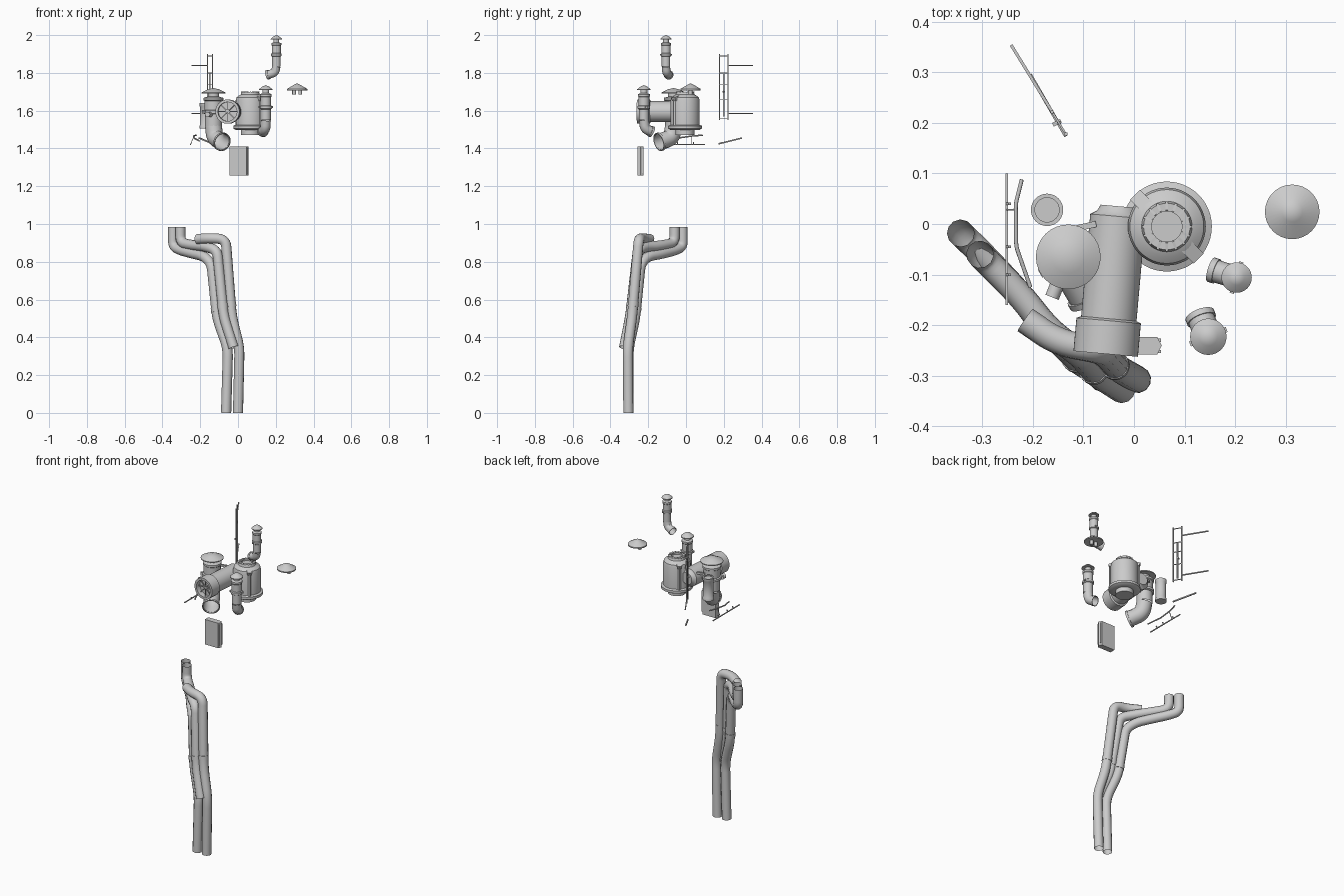
import bpy, bmesh, math
from mathutils import Vector, Matrix

cube = bpy.data.objects.get("Cube")
if cube:
    bpy.data.objects.remove(cube, do_unlink=True)


def finish(name, bm, smooth=True):
    bmesh.ops.recalc_face_normals(bm, faces=bm.faces)
    mesh = bpy.data.meshes.new(name)
    bm.to_mesh(mesh)
    bm.free()
    obj = bpy.data.objects.new(name, mesh)
    bpy.context.collection.objects.link(obj)
    if smooth:
        bpy.ops.object.select_all(action='DESELECT')
        obj.select_set(True)
        bpy.context.view_layer.objects.active = obj
        bpy.ops.object.shade_smooth_by_angle(angle=math.radians(35))
    return obj


def lathe(name, profile, loc, axis=(0, 0, 1), steps=32):
    """Revolve (radius, height) points about an axis through loc."""
    bm = bmesh.new()
    verts = [bm.verts.new((r, 0, z)) for r, z in profile]
    edges = [bm.edges.new(pair) for pair in zip(verts, verts[1:])]
    bmesh.ops.spin(bm, geom=verts + edges, cent=(0, 0, 0), axis=(0, 0, 1),
                   angle=math.tau, steps=steps)
    bmesh.ops.remove_doubles(bm, verts=bm.verts, dist=1e-5)
    turn = Vector(axis).to_track_quat('Z', 'Y').to_matrix().to_4x4()
    bm.transform(Matrix.Translation(loc) @ turn)
    return finish(name, bm)


def rounded(points, bend):
    """Replace each inner corner with a short arc."""
    pts = [Vector(p) for p in points]
    path = [pts[0]]
    for a, b, c in zip(pts, pts[1:], pts[2:]):
        d = min(bend, (a - b).length * .48, (c - b).length * .48)
        p, q = b + (a - b).normalized() * d, b + (c - b).normalized() * d
        for i in range(7):
            t = i / 6
            path.append(p * (1 - t) ** 2 + b * 2 * t * (1 - t) + q * t * t)
    return path + [pts[-1]]


def tube(name, points, radius, bend=.05, caps=False):
    curve = bpy.data.curves.new(name, 'CURVE')
    curve.dimensions = '3D'
    curve.bevel_depth = radius
    curve.bevel_resolution = 4
    curve.use_fill_caps = caps
    path = rounded(points, bend)
    spline = curve.splines.new('POLY')
    spline.points.add(len(path) - 1)
    for point, co in zip(spline.points, path):
        point.co = (*co, 1)
        point.radius = 1
    spline.use_smooth = True
    obj = bpy.data.objects.new(name, curve)
    bpy.context.collection.objects.link(obj)
    return obj


def bar(name, a, b, width, depth=None):
    """Square bar from a to b."""
    a, b = Vector(a), Vector(b)
    bm = bmesh.new()
    bmesh.ops.create_cube(bm, size=1)
    bm.transform(Matrix.LocRotScale((a + b) / 2, (b - a).to_track_quat('Z', 'Y'),
                                    (width, depth or width, (b - a).length)))
    return finish(name, bm, False)


def collar(name, loc, axis, radius, half):
    profile = [(radius * .9, -half), (radius, -half), (radius, half), (radius * .9, half)]
    return lathe(name, profile, loc, axis, 24)


# Long drain pipes
R = .027
pipes = {
    "outer_pipe": [(-.063, -.305, 0), (-.053, -.305, .34), (-.11, -.27, .50), (-.14, -.24, .79),
                   (-.18, -.20, .83), (-.225, -.14, .84), (-.30, -.06, .86), (-.343, -.018, .88), (-.343, -.018, .985)],
    "middle_pipe": [(-.023, -.328, .345), (-.075, -.295, .51), (-.11, -.255, .86),
                    (-.17, -.21, .88), (-.225, -.14, .885), (-.305, -.06, .90), (-.305, -.06, .985)],
    "inner_pipe": [(0, -.305, 0), (.008, -.308, .345), (-.033, -.285, .51),
                   (-.065, -.25, .92), (-.15, -.235, .925), (-.215, -.19, .92)],
}
for name, path in pipes.items():
    tube(name, path, R, .05)
for name, i in (("outer_pipe", 2), ("middle_pipe", 1), ("inner_pipe", 2)):
    a, b = Vector(pipes[name][i]), Vector(pipes[name][i + 1])
    collar(name + "_collar", a.lerp(b, .16), b - a, R * 1.06, .012)


# Capped vents ending in an elbow
def vent(name, base, top, r, cap, outlet):
    h = top - base[2]
    shape = [(0, 1), (.5 * cap, .96), (cap, .88), (cap, .855), (.6 * r, .86), (.6 * r, .77),
             (1.05 * r, .74), (1.05 * r, .68), (.95 * r, .66), (.95 * r, .42), (1.1 * r, .4),
             (1.1 * r, .33), (.9 * r, .31), (.9 * r, 0)]
    lathe(name + "_body", [(x, z * h) for x, z in shape], base)
    b, o = Vector(base), Vector(outlet)
    side = Vector((o.x - b.x, o.y - b.y, 0))
    corner = b + side * .15 - Vector((0, 0, (b.z - o.z) * .75))
    tube(name + "_elbow", [b, corner, o], r * .9, r * 1.5)
    collar(name + "_outlet_rim", o, o - corner, r, .006)
    # Clamp lug on the body
    lug = b + Vector((0, 0, h * .37))
    ear = Vector((-side.y, side.x, 0)).normalized()
    bar(name + "_clamp", lug - ear * r * 1.3, lug + ear * r * 1.3, r * .35)


vent("upper_vent", (.203, -.106, 1.835), 2.0, .025, .03, (.158, -.092, 1.79))
vent("front_vent", (.147, -.223, 1.55), 1.735, .03, .036, (.132, -.185, 1.49))
vent("large_vent", (-.13, -.065, 1.52), 1.72, .05, .064, (-.085, -.14, 1.435))
tube("side_nozzle", [(-.13, -.065, 1.58), (-.162, -.145, 1.58)], .014, caps=True)
bar("side_bracket", (-.12, -.01, 1.63), (-.075, 0, 1.63), .012)

# Mushroom cap
lathe("mushroom_cap", [(0, 1.745), (.02, 1.735), (.054, 1.715), (.054, 1.708), (0, 1.712)], (.313, .024, 0))
for s in (-1, 1):
    lathe("mushroom_stem", [(0, 1.715), (.01, 1.715), (.01, 1.685), (0, 1.685)],
          (.313 + s * .016, .024, 0), steps=16)

# Upright tank with ring top, base flange and lugs
TANK = (.065, -.005, 0)
lathe("tank_body", [(0, 1.69), (.03, 1.69), (.03, 1.70), (.046, 1.70), (.05, 1.685), (.06, 1.68),
                    (.073, 1.67), (.077, 1.655), (.077, 1.525), (.089, 1.52), (.089, 1.505),
                    (.075, 1.497), (.05, 1.497), (.05, 1.47), (0, 1.47)], TANK, steps=48)
for i in range(16):
    a = i * math.tau / 16
    d = Vector((math.cos(a), math.sin(a), 0))
    bar("tank_top_rib", Vector(TANK) + d * .032 + Vector((0, 0, 1.7)),
        Vector(TANK) + d * .049 + Vector((0, 0, 1.698)), .005)
for s in (-1, 1):
    d = Vector((s, -s, 0)).normalized()
    bar("tank_lug", Vector(TANK) + d * .052 + Vector((0, 0, 1.672)),
        Vector(TANK) + d * .086 + Vector((0, 0, 1.66)), .028, .02)
    bar("tank_strap", Vector(TANK) + d * .079 + Vector((0, 0, 1.67)),
        Vector(TANK) + d * .079 + Vector((0, 0, 1.52)), .012)

# Horizontal drum with recessed grille
rear, front = Vector((-.03, .035, 1.595)), Vector((-.056, -.257, 1.595))
axis = (front - rear).normalized()
length = (front - rear).length
lathe("drum_body", [(0, 0), (.036, 0), (.042, .012), (.055, .02), (.055, length - .07),
                    (.064, length - .066), (.064, length), (.05, length), (.05, length - .03),
                    (.012, length - .03), (.012, length - .02), (0, length - .02)], rear, axis, 48)
across = axis.cross(Vector((0, 0, 1)))
for i in range(4):
    a = i * math.pi / 4
    d = (across * math.cos(a) + Vector((0, 0, math.sin(a)))) * .051
    c = front - axis * .02
    bar("drum_grille", c - d, c + d, .005)

# Small canister
lathe("canister", [(0, 1.635), (.024, 1.635), (.024, 1.64), (.032, 1.64), (.032, 1.625),
                   (.029, 1.62), (.029, 1.525), (.032, 1.52), (.032, 1.505), (0, 1.505)], (-.172, .028, 0))

# Flat box with slanted side
bm = bmesh.new()
outline = [(-.045, -.258), (.046, -.258), (.055, -.24), (.046, -.224), (-.045, -.224)]
face = bm.faces.new([bm.verts.new((x, y, 1.257)) for x, y in outline])
lift = bmesh.ops.extrude_face_region(bm, geom=[face])
bmesh.ops.translate(bm, verts=[v for v in lift['geom'] if isinstance(v, bmesh.types.BMVert)], vec=(0, 0, .153))
finish("panel_box", bm, False)
for y in (-.252, -.23):
    bar("panel_box_rib", (.05, y, 1.27), (.05, y, 1.40), .006)

# Tall ladder frame with two long rods
near, far = Vector((-.135, .178, 0)), Vector((-.162, .222, 0))
step = (far - near).normalized()
for p in (near, far):
    bar("frame_rail", p + Vector((0, 0, 1.55)), p + Vector((0, 0, 1.9)), .006)
for z in (1.56, 1.66, 1.74, 1.8, 1.89):
    bar("frame_rung", near + Vector((0, 0, z)), far + Vector((0, 0, z)), .004)
mid = (near + far) / 2
bar("frame_slat", mid + Vector((0, 0, 1.57)), mid + Vector((0, 0, 1.8)), .008, .008)
bar("frame_latch", mid + Vector((-.012, -.004, 1.7)), mid + Vector((.004, .004, 1.7)), .008)
for z in (1.585, 1.84):
    bar("frame_rod", far + Vector((0, 0, z)), (-.243, .354, z), .006)
bar("sloping_rod", (-.135, .174, 1.425), (-.205, .295, 1.455), .007)

# Low side rails
bar("straight_rail", (-.252, -.16, 1.42), (-.252, .1, 1.42), .005)
tube("bent_rail", [(-.222, .088, 1.47), (-.234, .04, 1.467), (-.233, -.045, 1.455),
                   (-.205, -.125, 1.44)], .004, .01, True)
bar("rail_link", (-.252, .028, 1.42), (-.233, .028, 1.465), .003)
for y in (-.1, -.045, .04):
    bar("rail_stud", (-.252, y, 1.42), (-.246, y, 1.432), .005)
